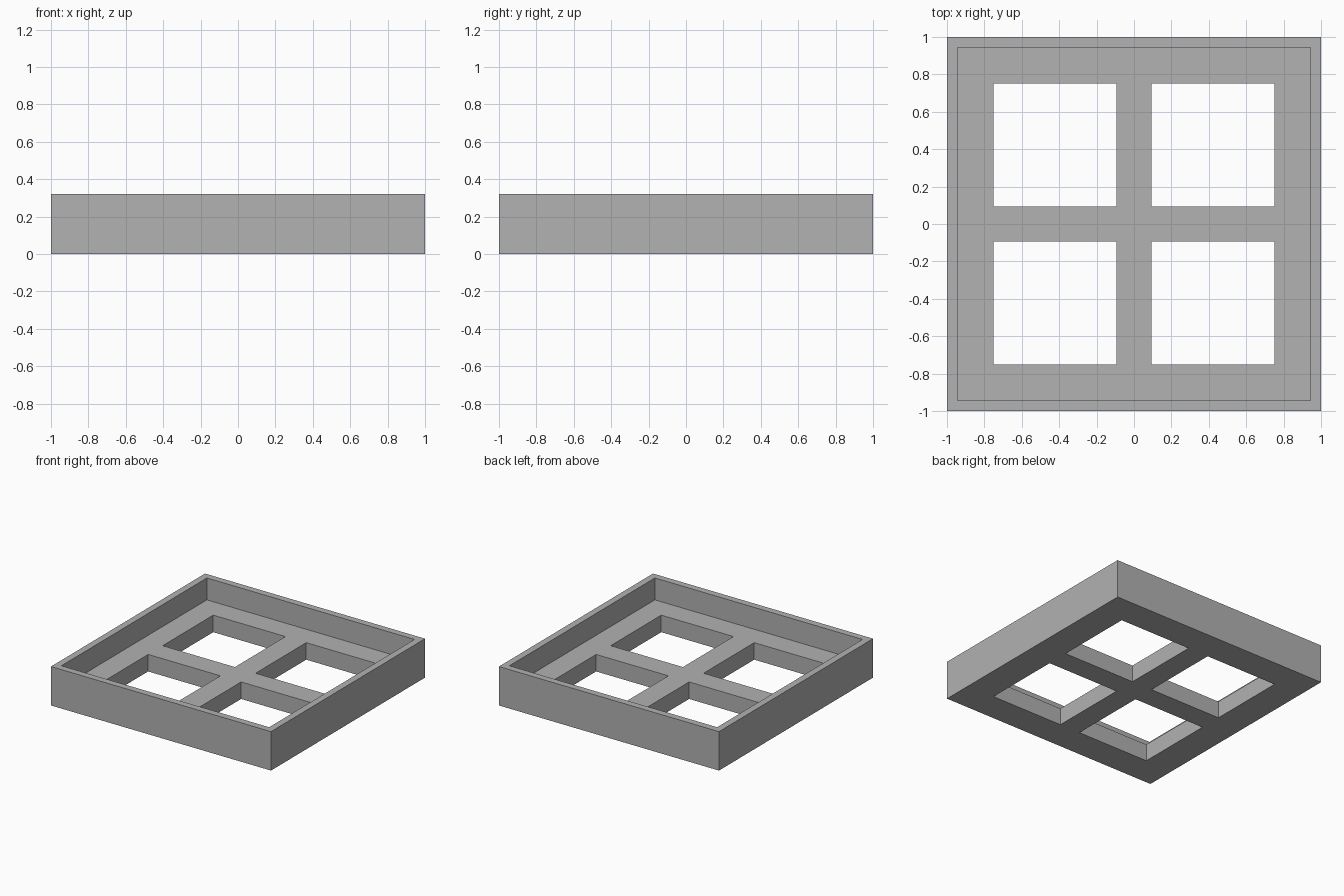
import bpy
import bmesh

cube = bpy.data.objects.get("Cube")
if cube:
    bpy.data.objects.remove(cube, do_unlink=True)

OUTER, RIM, HOLE, BAR = 1.0, 0.944, 0.751, 0.094   # half widths from the centre
FLOOR, HEIGHT = 0.14, 0.32

# Single grey material
grey = bpy.data.materials.new("grey")
grey.use_nodes = True
colour = (0.445, 0.445, 0.445, 1)
grey.diffuse_color = colour
grey.node_tree.nodes["Principled BSDF"].inputs["Base Color"].default_value = colour

# Flat plan of the tray, leaving out the four square openings
half = [BAR, HOLE, RIM, OUTER]
lines = [-c for c in reversed(half)] + half
bm = bmesh.new()
grid = [[bm.verts.new((x, y, 0)) for y in lines] for x in lines]


def in_opening(c):
    return BAR < abs(c) < HOLE


for i in range(len(lines) - 1):
    for j in range(len(lines) - 1):
        cx = (lines[i] + lines[i + 1]) / 2
        cy = (lines[j] + lines[j + 1]) / 2
        if not (in_opening(cx) and in_opening(cy)):
            bm.faces.new((grid[i][j], grid[i + 1][j],
                          grid[i + 1][j + 1], grid[i][j + 1]))


def raise_faces(faces, height, keep):
    """Extrude faces straight up and return the new top faces."""
    result = bmesh.ops.extrude_face_region(bm, geom=faces, use_keep_orig=keep)["geom"]
    verts = [g for g in result if isinstance(g, bmesh.types.BMVert)]
    bmesh.ops.translate(bm, verts=verts, vec=(0, 0, height))
    return [g for g in result if isinstance(g, bmesh.types.BMFace)]


# Thicken the floor, then raise the thin outer rim from it
floor_top = raise_faces(bm.faces[:], FLOOR, True)
rim = []
for f in floor_top:
    c = f.calc_center_median()
    if max(abs(c.x), abs(c.y)) > RIM:
        rim.append(f)
raise_faces(rim, HEIGHT - FLOOR, False)

bmesh.ops.recalc_face_normals(bm, faces=bm.faces[:])
mesh = bpy.data.meshes.new("window_tray")
bm.to_mesh(mesh)
bm.free()
mesh.materials.append(grey)
tray = bpy.data.objects.new("window_tray", mesh)
bpy.context.collection.objects.link(tray)
